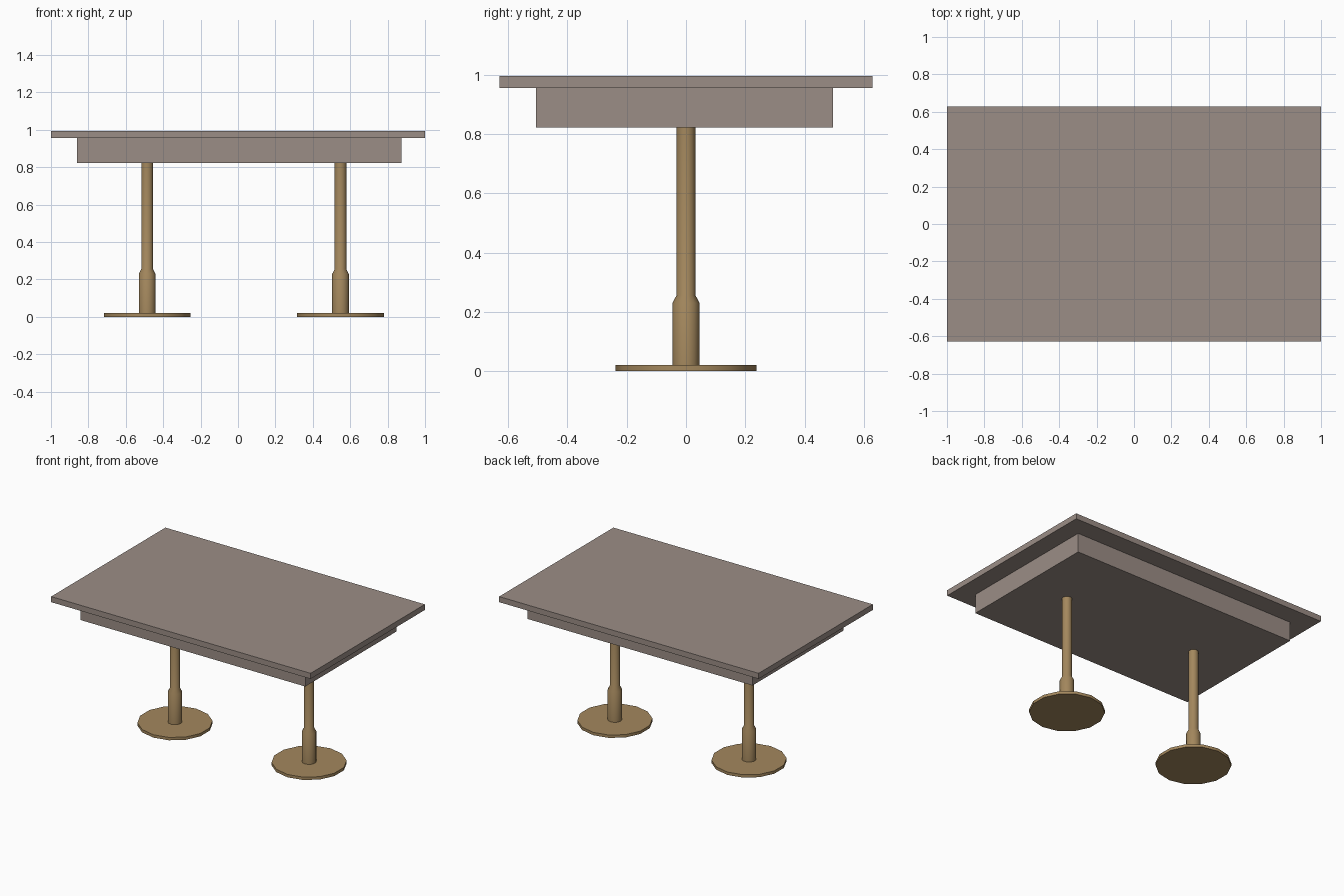
import bpy, bmesh, math

if "Cube" in bpy.data.objects:
    bpy.data.objects.remove(bpy.data.objects["Cube"])


def material(name, color):
    m = bpy.data.materials.new(name)
    m.diffuse_color = (*color, 1)
    m.use_nodes = True
    m.node_tree.nodes["Principled BSDF"].inputs["Base Color"].default_value = m.diffuse_color
    return m


WOOD = material("grey_brown_wood", (0.33, 0.27, 0.24))
BRASS = material("aged_brass", (0.37, 0.245, 0.11))


def finish(name, bm, mat):
    bmesh.ops.recalc_face_normals(bm, faces=bm.faces)
    mesh = bpy.data.meshes.new(name)
    bm.to_mesh(mesh)
    bm.free()
    mesh.materials.append(mat)
    ob = bpy.data.objects.new(name, mesh)
    bpy.context.collection.objects.link(ob)
    return ob


def box(name, lo, hi, mat):
    bm = bmesh.new()
    bmesh.ops.create_cube(bm, size=1)
    for v in bm.verts:
        v.co = [(a + b) / 2 + c * (b - a) for a, b, c in zip(lo, hi, v.co)]
    return finish(name, bm, mat)


def turned(name, x, profile, mat, sides=14):
    """Closed lathe shape from (radius, height) rings, smooth around the axis."""
    bm = bmesh.new()
    rings = []
    for r, z in profile:
        angles = [math.pi / 2 + 2 * math.pi * i / sides for i in range(sides)]
        rings.append([bm.verts.new((x + r * math.cos(a), r * math.sin(a), z)) for a in angles])
    for low, high in zip(rings, rings[1:]):
        for i in range(sides):
            j = (i + 1) % sides
            bm.faces.new((low[i], low[j], high[j], high[i]))
    bm.faces.new(rings[0][::-1])
    bm.faces.new(rings[-1])
    ob = finish(name, bm, mat)
    bpy.ops.object.select_all(action='DESELECT')
    ob.select_set(True)
    bpy.context.view_layer.objects.active = ob
    bpy.ops.object.shade_smooth_by_angle(angle=math.radians(27))
    return ob


# Table top and the solid apron below it
box("table_top", (-1, -0.629, 0.956), (1, 0.629, 0.995), WOOD)
box("apron", (-0.86, -0.506, 0.822), (0.873, 0.496, 0.956), WOOD)

# Two pedestals: round foot plate and stepped post
for side, x in (("left", -0.486), ("right", 0.548)):
    turned(side + "_foot_plate", x, [(0.2375, 0), (0.2375, 0.02)], BRASS)
    turned(side + "_post", x, [(0.0455, 0.02), (0.0455, 0.23), (0.032, 0.256), (0.032, 0.822)], BRASS)
